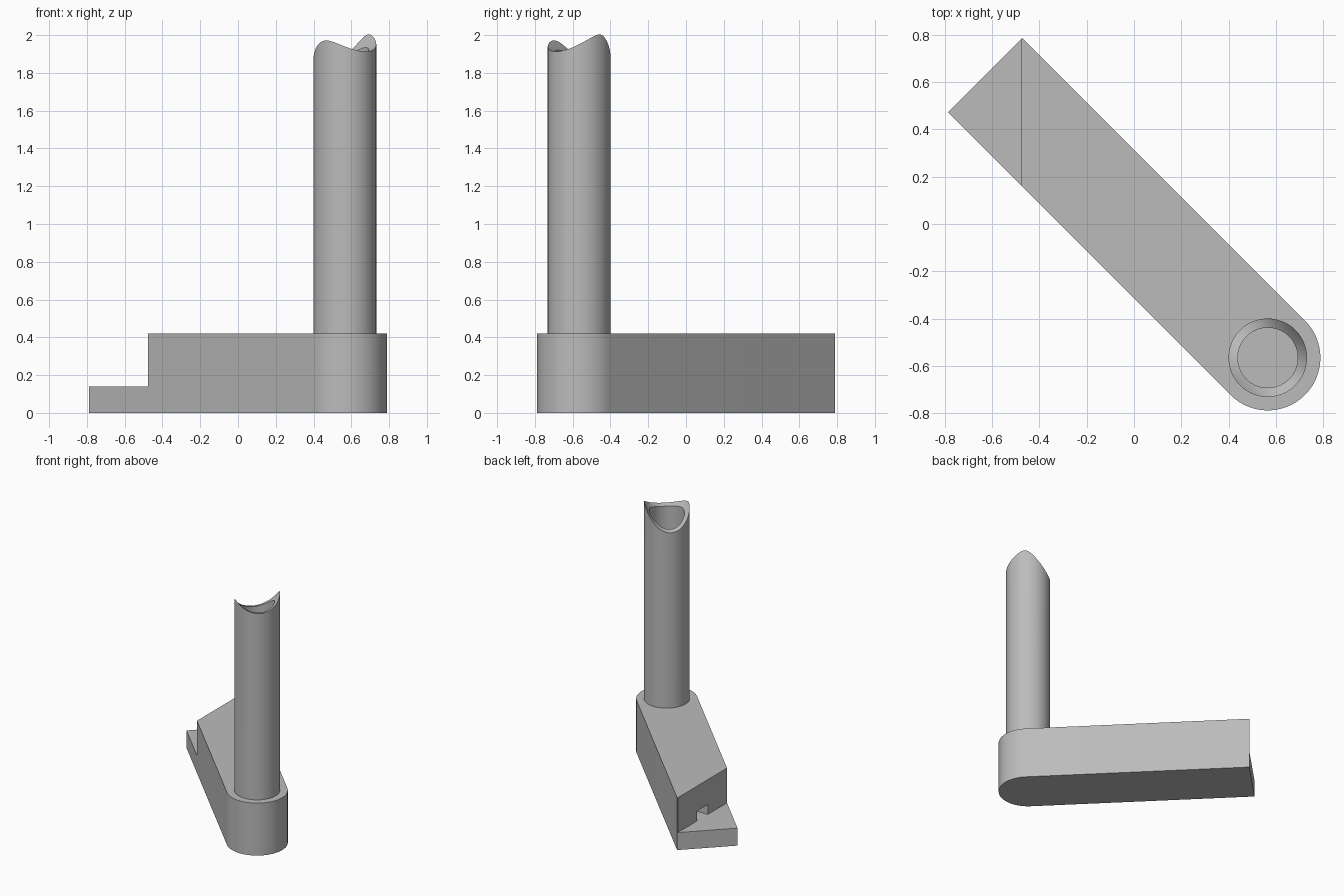
import bpy, bmesh
from math import sin, cos, tan, pi, radians, sqrt

cube = bpy.data.objects.get("Cube")
if cube:
    bpy.data.objects.remove(cube, do_unlink=True)

PIVOT = 0.566          # post centre is (PIVOT, -PIVOT)
BASE_R, BASE_H = 0.2227, 0.42
STEP_X, STEP_Z = -0.477, 0.14
POST_R, BORE_R = 0.166, 0.127
SEGS = 96

grey = bpy.data.materials.new("plain_grey")
grey.use_nodes = True
grey.diffuse_color = (0.5, 0.5, 0.5, 1)
grey.node_tree.nodes["Principled BSDF"].inputs["Base Color"].default_value = (0.5, 0.5, 0.5, 1)


def make_object(name, bm):
    bmesh.ops.recalc_face_normals(bm, faces=bm.faces)
    mesh = bpy.data.meshes.new(name)
    bm.to_mesh(mesh)
    bm.free()
    mesh.materials.append(grey)
    obj = bpy.data.objects.new(name, mesh)
    bpy.context.collection.objects.link(obj)
    return obj


def select_only(obj):
    bpy.ops.object.select_all(action='DESELECT')
    obj.select_set(True)
    bpy.context.view_layer.objects.active = obj


def smooth(obj):
    select_only(obj)
    bpy.ops.object.shade_smooth_by_angle(angle=radians(30))


def cut_box(target, low, high):
    """Subtract an axis-aligned box from the target."""
    bm = bmesh.new()
    bmesh.ops.create_cube(bm, size=1)
    for v in bm.verts:
        v.co = [(a + b) / 2 + c * (b - a) for a, b, c in zip(low, high, v.co)]
    cutter = make_object("cutter", bm)
    cutter.hide_render = True
    mod = target.modifiers.new("cut", 'BOOLEAN')
    mod.operation, mod.solver, mod.object = 'DIFFERENCE', 'EXACT', cutter
    select_only(target)
    bpy.ops.object.modifier_apply(modifier=mod.name)
    bpy.data.objects.remove(cutter, do_unlink=True)


# Base arm: square at the back, round under the post
bm = bmesh.new()
outline = [(-0.473, 0.788), (-0.788, 0.473)]
for i in range(SEGS // 2 + 1):
    a = radians(-135) + pi * i / (SEGS // 2)
    outline.append((PIVOT + BASE_R * cos(a), -PIVOT + BASE_R * sin(a)))
floor = bm.faces.new([bm.verts.new((x, y, 0)) for x, y in outline])
top = bmesh.ops.extrude_face_region(bm, geom=[floor])["geom"]
bmesh.ops.translate(bm, vec=(0, 0, BASE_H),
                    verts=[g for g in top if isinstance(g, bmesh.types.BMVert)])
base = make_object("base_arm", bm)

# Low step at the back end, and the small slot in its wall
cut_box(base, (-1, -0.1, STEP_Z), (STEP_X, 1, 0.6))
cut_box(base, (STEP_X - 0.1, 0.405, STEP_Z), (STEP_X + 0.16, 0.545, STEP_Z + 0.08))
smooth(base)


# Hollow post with a saddle-shaped, slightly tilted top
def saddle_height(x, y):
    along = (x - y) / sqrt(2)
    across = (x + y) / sqrt(2) + 0.0065
    tilt = radians(15)
    return 2.055 + along * tan(tilt) - sqrt(0.18 ** 2 - across ** 2) / cos(tilt)


def ring(bm, radius, z=None):
    verts = []
    for i in range(SEGS):
        x, y = radius * cos(2 * pi * i / SEGS), radius * sin(2 * pi * i / SEGS)
        height = saddle_height(x, y) if z is None else z
        verts.append(bm.verts.new((x + PIVOT, y - PIVOT, height)))
    return verts


bm = bmesh.new()
rings = [ring(bm, POST_R, BASE_H), ring(bm, POST_R),
         ring(bm, (POST_R + BORE_R) / 2),
         ring(bm, BORE_R), ring(bm, BORE_R, BASE_H + 0.002)]
for lower, upper in zip(rings, rings[1:]):
    for i in range(SEGS):
        j = (i + 1) % SEGS
        bm.faces.new((lower[i], lower[j], upper[j], upper[i]))
bm.faces.new(rings[0])
bm.faces.new(rings[-1])
post = make_object("hollow_post", bm)
smooth(post)
